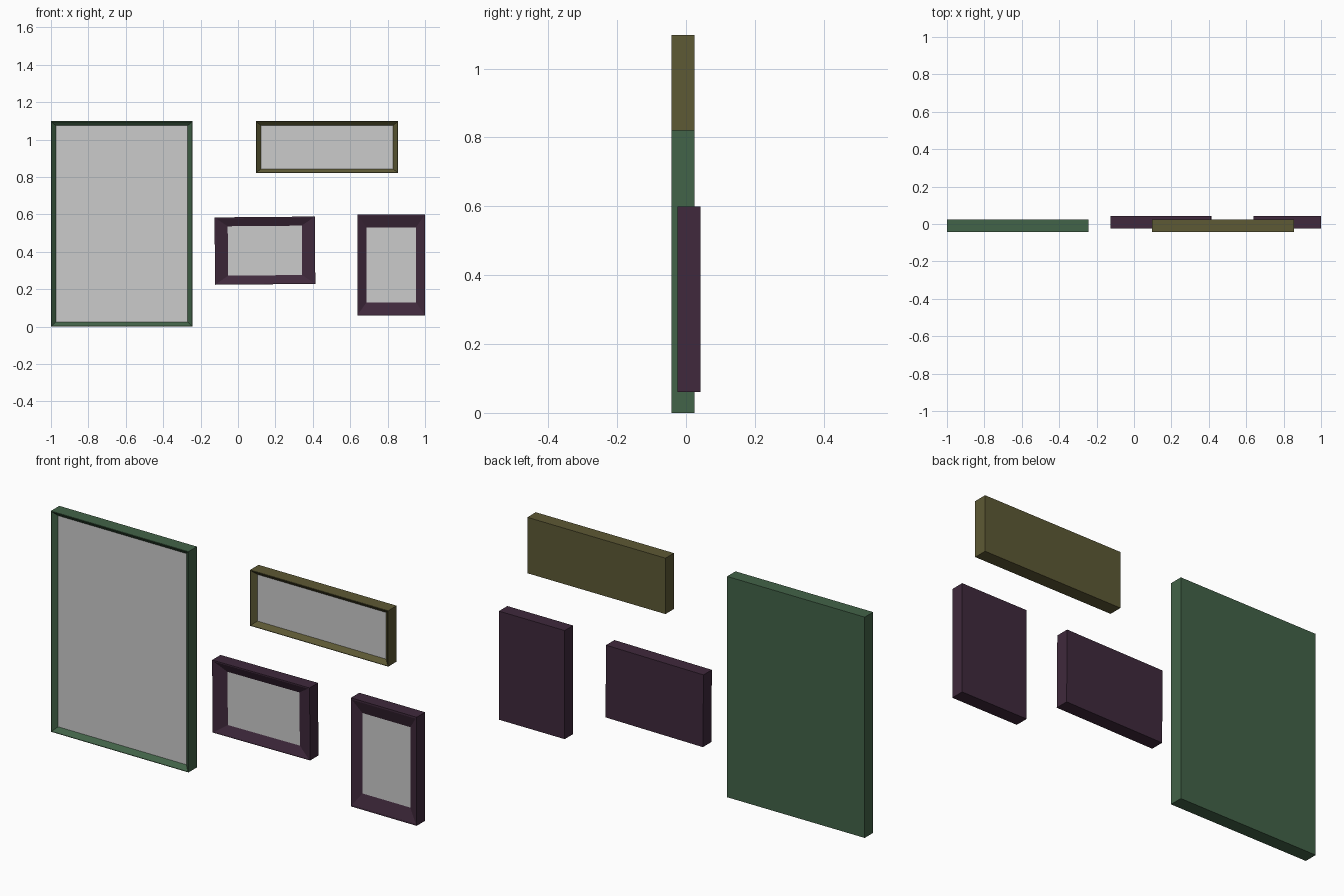
import bpy, bmesh
from math import radians
from mathutils import Matrix, Vector

if "Cube" in bpy.data.objects:
    bpy.data.objects.remove(bpy.data.objects["Cube"])

DEPTH, RECESS, LIP = 0.066, 0.02, 0.12


def material(name, rgb):
    m = bpy.data.materials.new(name)
    m.diffuse_color = (*rgb, 1)
    m.use_nodes = True
    m.node_tree.nodes["Principled BSDF"].inputs["Base Color"].default_value = m.diffuse_color
    return m


def make_object(name, verts, faces, loc, mat, tilt):
    bm = bmesh.new()
    vs = [bm.verts.new(v) for v in verts]
    for f in faces:
        bm.faces.new([vs[i] for i in f])
    bmesh.ops.rotate(bm, verts=bm.verts, matrix=Matrix.Rotation(radians(tilt), 3, 'Y'))
    mesh = bpy.data.meshes.new(name)
    bm.to_mesh(mesh)
    bm.free()
    ob = bpy.data.objects.new(name, mesh)
    ob.location = loc
    if mat:
        mesh.materials.append(mat)
    bpy.context.collection.objects.link(ob)


def picture_frame(name, x0, x1, z0, z1, front, bx, bz, mat, tilt=0):
    hx, hz = (x1 - x0) / 2, (z1 - z0) / 2
    loc = Vector(((x0 + x1) / 2, front, (z0 + z1) / 2))

    def ring(t, y):
        a, b = hx - bx * t, hz - bz * t
        return [(-a, y, -b), (a, y, -b), (a, y, b), (-a, y, b)]

    # Moulding: back, outer side, narrow lip, slope down to the panel
    rings = [ring(0, DEPTH), ring(0, 0), ring(LIP, 0), ring(1, RECESS)]
    verts = [v for r in rings for v in r]
    faces = [(3, 2, 1, 0)]
    for k in range(3):
        for i in range(4):
            j = (i + 1) % 4
            faces.append((4 * k + i, 4 * k + j, 4 * k + 4 + j, 4 * k + 4 + i))
    make_object(name + "_frame", verts, faces, loc, mat, tilt)
    # Flat picture panel
    make_object(name + "_panel", rings[3], [(0, 1, 2, 3)], loc, None, tilt)


green = material("green_paint", (0.055, 0.125, 0.065))
olive = material("olive_paint", (0.11, 0.10, 0.035))
purple = material("purple_paint", (0.05, 0.022, 0.045))

picture_frame("large_portrait", -1.0, -0.243, 0.0, 1.098, -0.042, 0.026, 0.024, green)
picture_frame("wide_landscape", 0.096, 0.856, 0.82, 1.098, -0.042, 0.026, 0.023, olive)
picture_frame("small_landscape", -0.124, 0.412, 0.226, 0.586, -0.024, 0.07, 0.048, purple, -0.5)
picture_frame("small_portrait", 0.638, 1.0, 0.06, 0.6, -0.024, 0.049, 0.07, purple)
